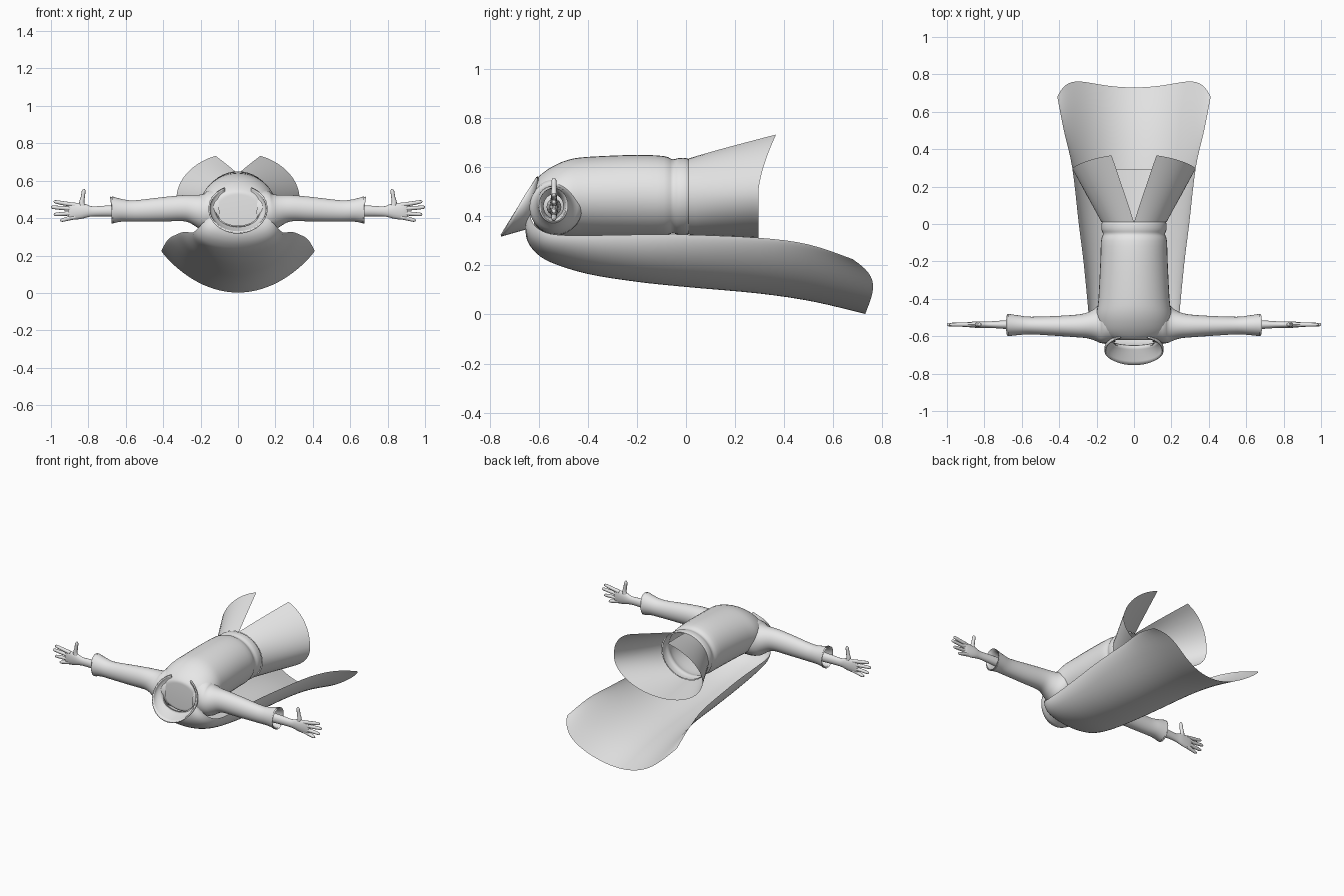
import bpy, math
from mathutils import Vector

if "Cube" in bpy.data.objects:
    bpy.data.objects.remove(bpy.data.objects["Cube"])

cloth = bpy.data.materials.new("pale_grey")
cloth.diffuse_color = (0.8, 0.8, 0.8, 1)
cloth.use_nodes = True
cloth.node_tree.nodes["Principled BSDF"].inputs["Base Color"].default_value = cloth.diffuse_color


def loft(name, rows, closed=True, caps=(False, False), mirror=False, thick=0, angle=50):
    """Skin a list of equally long point rows into one smooth sheet or tube."""
    n = len(rows[0])
    verts = [p for r in rows for p in r]
    faces = []
    for i in range(len(rows) - 1):
        for j in range(n if closed else n - 1):
            k = (j + 1) % n
            faces.append((i * n + j, i * n + k, (i + 1) * n + k, (i + 1) * n + j))
    if caps[0]:
        faces.append(tuple(reversed(range(n))))
    if caps[1]:
        faces.append(tuple(range((len(rows) - 1) * n, len(rows) * n)))
    me = bpy.data.meshes.new(name)
    me.from_pydata(verts, [], faces)
    me.materials.append(cloth)
    ob = bpy.data.objects.new(name, me)
    bpy.context.collection.objects.link(ob)
    bpy.context.view_layer.objects.active = ob
    ob.select_set(True)
    bpy.ops.object.mode_set(mode='EDIT')
    bpy.ops.mesh.select_all(action='SELECT')
    bpy.ops.mesh.normals_make_consistent(inside=False)
    bpy.ops.object.mode_set(mode='OBJECT')
    bpy.ops.object.shade_smooth_by_angle(angle=math.radians(angle))
    ob.select_set(False)
    if thick:
        m = ob.modifiers.new("thickness", 'SOLIDIFY')
        m.thickness = thick
    if mirror:
        ob.modifiers.new("mirror", 'MIRROR')
    return ob


def smooth_rows(keys, sub=4):
    """Catmull-Rom resampling of key tuples, so few keys give a soft profile."""
    out = []
    for i in range(len(keys) - 1):
        a, b, c, d = (keys[max(0, min(len(keys) - 1, i + k))] for k in (-1, 0, 1, 2))
        for s in range(sub):
            t = s / sub
            out.append(tuple(0.5 * (2 * q + (r - p) * t + (2 * p - 5 * q + 4 * r - u) * t * t
                                    + (3 * q - p - 3 * r + u) * t ** 3)
                             for p, q, r, u in zip(a, b, c, d)))
    return out + [keys[-1]]


def tube(name, keys, n=20, caps=(True, True), sub=3):
    """Limb running in the xz plane; keys are x, y, z, in-plane radius, y radius."""
    pts = smooth_rows(keys, sub)
    rows = []
    for i, (x, y, z, r, ry) in enumerate(pts):
        a, b = pts[max(i - 1, 0)], pts[min(i + 1, len(pts) - 1)]
        d = Vector((b[0] - a[0], 0, b[2] - a[2])).normalized()
        rows.append([(x - d.z * r * math.cos(t), y + ry * math.sin(t), z + d.x * r * math.cos(t))
                     for t in (2 * math.pi * j / n for j in range(n))])
    return loft(name, rows, caps=caps, mirror=True)


# Torso: keys are y, top z, bottom z, half width
torso = [(-0.62, 0.525, 0.36, 0.11), (-0.615, 0.545, 0.345, 0.14), (-0.585, 0.575, 0.33, 0.18),
         (-0.54, 0.605, 0.325, 0.195), (-0.48, 0.63, 0.32, 0.2), (-0.4, 0.642, 0.32, 0.19),
         (-0.2, 0.65, 0.32, 0.18), (-0.09, 0.645, 0.322, 0.176), (-0.055, 0.632, 0.33, 0.166),
         (-0.03, 0.637, 0.325, 0.174), (0.0, 0.637, 0.325, 0.174), (0.015, 0.63, 0.33, 0.168)]
rows = []
for y, top, bot, w in smooth_rows(torso, 3):
    c, r = (top + bot) / 2, (top - bot) / 2
    rows.append([(w * math.sin(a), y, c + r * math.cos(a))
                 for a in (2 * math.pi * j / 40 for j in range(40))])
loft("torso", rows, caps=(True, False))

# Flared skirt, split along the top centre
rows = []
for i in range(11):
    s = i / 10
    rx, up, low = 0.174 + 0.156 * s, 0.155 + 0.095 * s, 0.155 + 0.035 * s
    a0 = math.asin(0.12 * s / rx)
    row = []
    for j in range(49):
        a = a0 + (2 * math.pi - 2 * a0) * j / 48
        c = math.cos(a)
        hem = 0.295 + 0.08 * max(0, c) ** 1.5
        row.append((rx * math.sin(a), 0.01 + (hem - 0.01) * s,
                    0.48 + 0.02 * s + (up if c > 0 else low) * c))
    rows.append(row)
loft("skirt", rows, closed=False)

# Cape: keys are centre y, centre z, edge x, edge y, edge z, fullness
cape = [(-0.655, 0.36, 0.11, -0.63, 0.43, 0.5), (-0.648, 0.305, 0.175, -0.63, 0.385, 0.5),
        (-0.615, 0.255, 0.215, -0.595, 0.345, 0.5), (-0.55, 0.212, 0.237, -0.53, 0.325, 0.5),
        (-0.4, 0.165, 0.25, -0.4, 0.322, 0.52), (-0.2, 0.133, 0.27, -0.2, 0.325, 0.55),
        (0.0, 0.112, 0.295, 0.0, 0.325, 0.62), (0.3, 0.085, 0.33, 0.3, 0.312, 0.75),
        (0.52, 0.052, 0.375, 0.5, 0.285, 0.85), (0.73, 0.002, 0.41, 0.68, 0.225, 0.9)]
rows = []
for yc, zc, xe, ye, ze, q in smooth_rows(cape, 4):
    tail = max(0, (yc - 0.3) / 0.43)
    row = []
    for j in range(41):
        a = math.pi / 2 * (j / 20 - 1)
        s = abs(math.sin(a))
        y = yc + (ye - yc) * s ** 8 + 0.08 * tail * (s ** 2 - s ** 8)
        row.append((xe * math.sin(a), y, ze - (ze - zc) * max(0, math.cos(a)) ** (2 * q)))
    rows.append(row)
loft("cape", rows, closed=False)

# Standing collar, open at the top, flaring out to a point below
rows = []
for i in range(6):
    s = i / 5
    row = []
    for j in range(33):
        a = math.radians(152) * (j / 16 - 1)
        c = math.cos(a)
        rim_z = 0.45 - 0.125 * c
        rim_y = -0.61 - 0.145 * (0.56 - rim_z) / 0.235
        base = Vector((0.118 * math.sin(a), -0.625 - 0.025 * c, 0.445 - 0.09 * c))
        rim = Vector((0.15 * math.sin(a), rim_y, rim_z))
        p = base.lerp(rim, s)
        p.x += 0.012 * math.sin(math.pi * s) * math.sin(a)
        row.append(tuple(p))
    rows.append(row)
loft("collar", rows, closed=False, thick=0.008)

# Sleeve with the cuff turned inwards
tube("sleeve", [(0.1, -0.53, 0.44, 0.12, 0.1), (0.17, -0.53, 0.436, 0.108, 0.108),
                (0.21, -0.538, 0.442, 0.087, 0.085), (0.25, -0.542, 0.45, 0.075, 0.069),
                (0.3, -0.545, 0.453, 0.069, 0.061), (0.4, -0.545, 0.447, 0.065, 0.054),
                (0.55, -0.543, 0.438, 0.057, 0.047), (0.62, -0.541, 0.441, 0.06, 0.053),
                (0.675, -0.54, 0.443, 0.073, 0.06)], n=28, caps=(False, False))
tube("cuff_lining", [(0.675, -0.54, 0.443, 0.073, 0.06), (0.665, -0.54, 0.443, 0.06, 0.049),
                     (0.6, -0.54, 0.441, 0.048, 0.04)], n=28, caps=(False, False))

# Wrist, palm and digits
Y = -0.538
tube("hand", [(0.58, Y, 0.438, 0.034, 0.03), (0.7, Y, 0.438, 0.029, 0.022),
              (0.78, Y, 0.436, 0.027, 0.017), (0.82, Y, 0.438, 0.038, 0.018),
              (0.86, Y, 0.437, 0.044, 0.016), (0.895, Y, 0.438, 0.046, 0.012),
              (0.91, Y, 0.438, 0.036, 0.006)], n=16)
tube("thumb", [(0.815, Y, 0.435, 0.02, 0.014), (0.835, Y, 0.475, 0.015, 0.013),
               (0.83, Y, 0.51, 0.011, 0.011), (0.825, Y, 0.545, 0.01, 0.01),
               (0.824, Y, 0.556, 0.004, 0.004)], n=12)
for name, z0, x1, z1 in (("index_finger", 0.47, 0.985, 0.487), ("middle_finger", 0.449, 1.0, 0.458),
                         ("ring_finger", 0.426, 0.985, 0.42), ("little_finger", 0.405, 0.95, 0.389)):
    tube(name, [(0.87, Y, z0, 0.011, 0.012), ((0.87 + x1) / 2, Y, (z0 + z1) / 2, 0.011, 0.011),
                (x1 - 0.01, Y, z1, 0.009, 0.009), (x1, Y, z1, 0.004, 0.004)], n=12)
